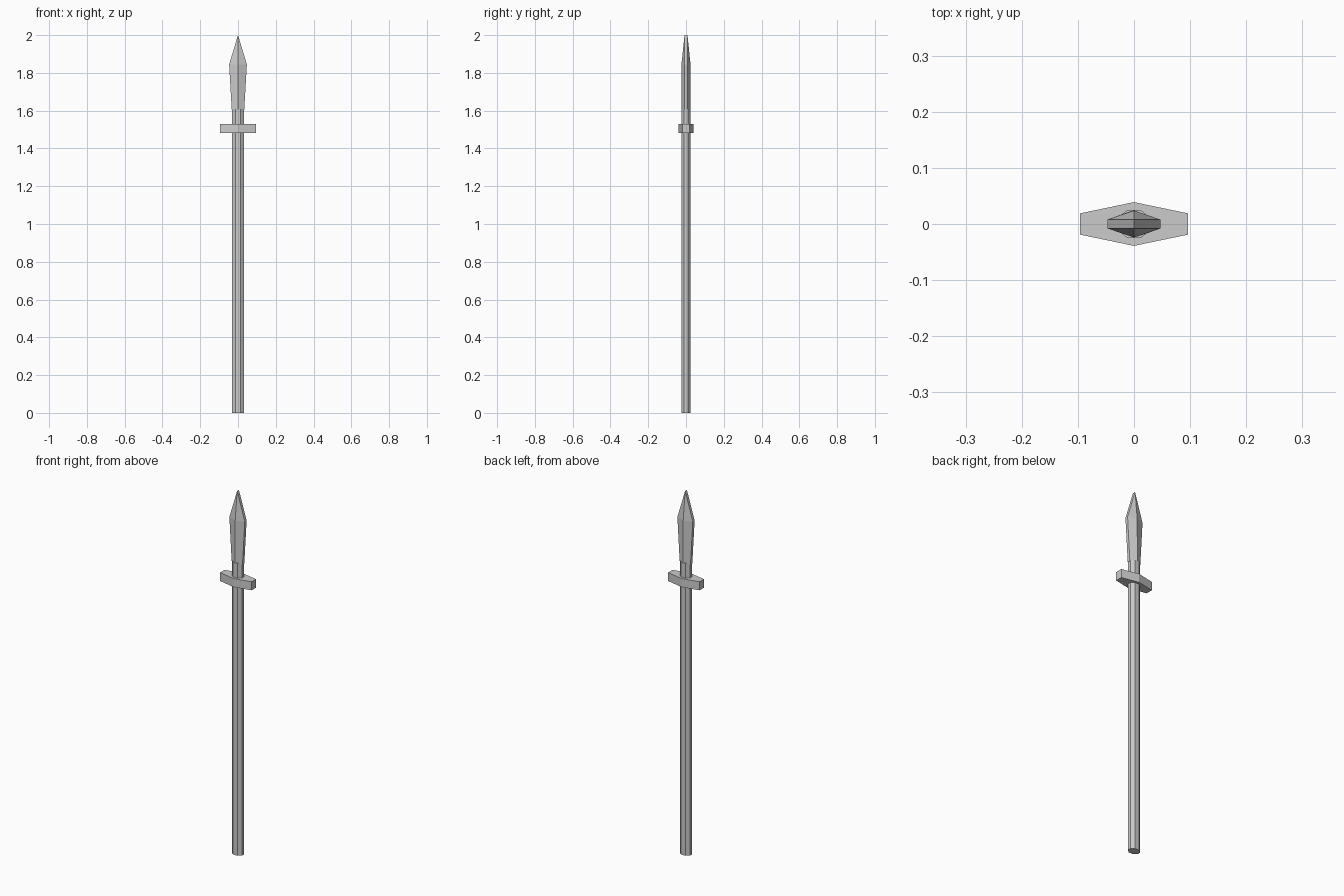
import bpy, math

if "Cube" in bpy.data.objects:
    bpy.data.objects.remove(bpy.data.objects["Cube"])


def loft(name, rings):
    """Skin equal-sized vertex rings into a flat-shaded solid with capped ends."""
    n = len(rings[0])
    verts = [v for ring in rings for v in ring]
    faces = [tuple(range(n))[::-1], tuple(range(len(verts) - n, len(verts)))]
    for r in range(len(rings) - 1):
        for i in range(n):
            j = (i + 1) % n
            faces.append((r * n + i, r * n + j, (r + 1) * n + j, (r + 1) * n + i))
    mesh = bpy.data.meshes.new(name)
    mesh.from_pydata(verts, [], faces)
    mesh.validate()
    obj = bpy.data.objects.new(name, mesh)
    bpy.context.collection.objects.link(obj)
    return obj


def oval(z, rx, ry, sides=8):
    """Flat-sided oval ring reaching rx and ry at its flats."""
    k = 1 / math.cos(math.pi / sides)
    angles = [(i + 0.5) * 2 * math.pi / sides for i in range(sides)]
    return [(rx * k * math.cos(a), ry * k * math.sin(a), z) for a in angles]


def ridged(z, half_width, edge, ridge):
    """Six-point ring: blunt edges at +-x, ridges at +-y."""
    w = half_width
    return [(w, -edge, z), (w, edge, z), (0, ridge, z),
            (-w, edge, z), (-w, -edge, z), (0, -ridge, z)]


# Octagonal oval shaft
loft("shaft", [oval(0, 0.031, 0.024), oval(1.61, 0.031, 0.024)])

# Hexagonal crossguard
loft("crossguard", [ridged(z, 0.096, 0.019, 0.039) for z in (1.483, 1.53)])

# Blade up to its widest point, then tapering to a chisel tip
EDGE = 0.008
blade = loft("blade", [ridged(1.605, 0.033, EDGE, 0.025),
                       ridged(1.845, 0.047, EDGE, 0.024),
                       ridged(2.0, 0.0, EDGE, EDGE)])

# Collapse the tip ring to a single short edge
import bmesh
bm = bmesh.new()
bm.from_mesh(blade.data)
bmesh.ops.remove_doubles(bm, verts=bm.verts, dist=0.0001)
bmesh.ops.dissolve_degenerate(bm, edges=bm.edges, dist=0.0001)
bmesh.ops.recalc_face_normals(bm, faces=bm.faces)
bm.to_mesh(blade.data)
bm.free()
